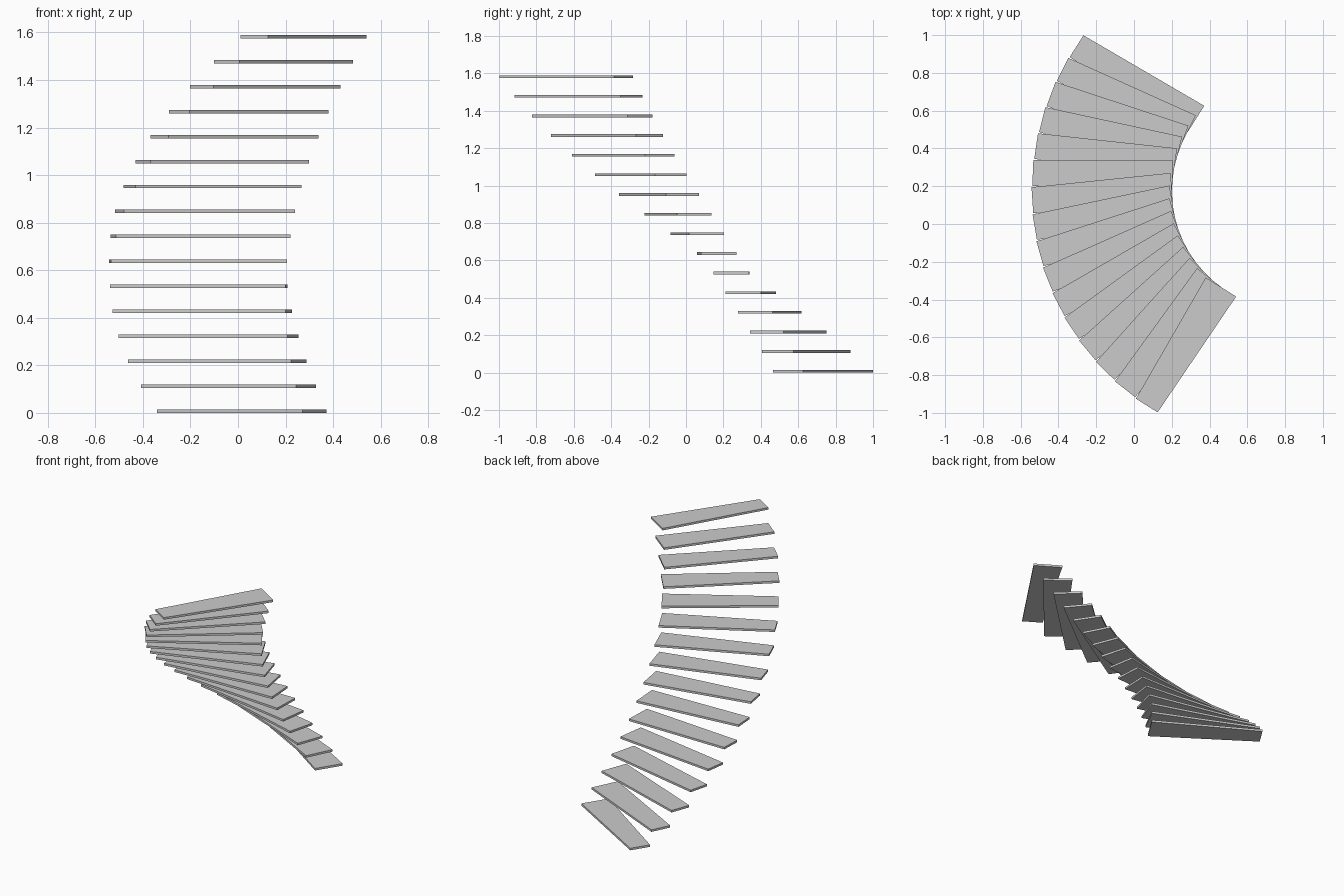
import bpy
import bmesh
import math
from mathutils import Vector

cube = bpy.data.objects.get("Cube")
if cube:
    bpy.data.objects.remove(cube, do_unlink=True)

# Staircase dimensions
STEPS = 16
RISE = 0.105
THICKNESS = 0.0145
CENTRE = Vector((0.828, 0.175, 0))
RADIUS = 1.367
LENGTH = 0.74
OUTER_WIDTH = 0.136
INNER_WIDTH = 0.19
START = math.radians(-34.1)
TURN = math.radians(6.02)
TWIST = math.radians(1.75)


def flat_material(name, colour):
    mat = bpy.data.materials.new(name)
    mat.use_nodes = True
    mat.diffuse_color = colour
    mat.node_tree.nodes["Principled BSDF"].inputs["Base Color"].default_value = colour
    return mat


# One tapered slab, outer end at the origin and inner end along +x
def tread_mesh(material):
    bm = bmesh.new()
    outer, inner = OUTER_WIDTH / 2, INNER_WIDTH / 2
    outline = [(0, -outer), (LENGTH, -inner), (LENGTH, inner), (0, outer)]
    base = bm.faces.new([bm.verts.new((x, y, 0)) for x, y in outline])
    top = bmesh.ops.extrude_face_region(bm, geom=[base])
    verts = [g for g in top["geom"] if isinstance(g, bmesh.types.BMVert)]
    bmesh.ops.translate(bm, verts=verts, vec=(0, 0, THICKNESS))
    bmesh.ops.recalc_face_normals(bm, faces=bm.faces)
    mesh = bpy.data.meshes.new("tread")
    bm.to_mesh(mesh)
    bm.free()
    mesh.materials.append(material)
    return mesh


# Floating treads climbing around a quarter circle
tread = tread_mesh(flat_material("light grey", (0.6, 0.6, 0.6, 1)))
for i in range(STEPS):
    angle = START + i * TURN
    step = bpy.data.objects.new(f"stair_tread_{i + 1}", tread)
    inward = Vector((math.cos(angle), math.sin(angle), 0))
    step.location = CENTRE - inward * RADIUS + Vector((0, 0, i * RISE))
    step.rotation_euler.z = angle + TWIST
    bpy.context.collection.objects.link(step)
